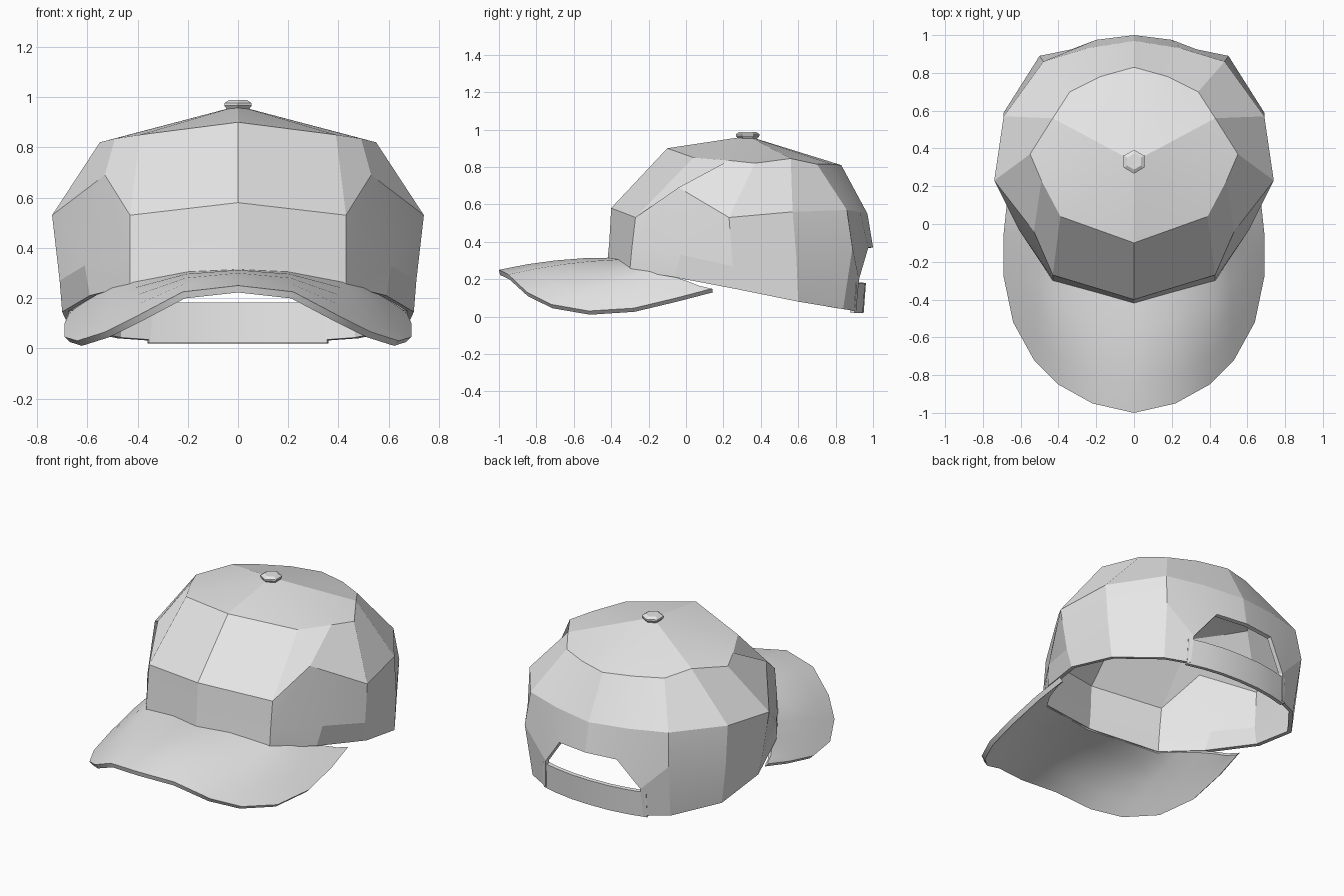
import bpy, bmesh, math
from mathutils import Vector

if "Cube" in bpy.data.objects:
    bpy.data.objects.remove(bpy.data.objects["Cube"])

fabric = bpy.data.materials.new("grey fabric")
fabric.diffuse_color = (0.8, 0.8, 0.8, 1)
fabric.use_nodes = True
fabric.node_tree.nodes["Principled BSDF"].inputs["Base Color"].default_value = fabric.diffuse_color


def half_part(name, verts, faces, outward, thickness, angle):
    """Right half of a thin sheet, mirrored in x and thickened inward."""
    bm = bmesh.new()
    vs = [bm.verts.new(v) for v in verts]
    for f in faces:
        bm.faces.new([vs[i] for i in f])
    bmesh.ops.delete(bm, geom=[v for v in bm.verts if not v.link_faces], context='VERTS')
    bm.normal_update()
    for f in bm.faces:
        if f.normal.dot(outward(f.calc_center_median())) < 0:
            f.normal_flip()
    me = bpy.data.meshes.new(name)
    bm.to_mesh(me)
    bm.free()
    me.materials.append(fabric)
    ob = bpy.data.objects.new(name, me)
    bpy.context.collection.objects.link(ob)
    m = ob.modifiers.new("mirror", 'MIRROR')
    m.use_clip = True
    m.merge_threshold = 0.001
    s = ob.modifiers.new("thickness", 'SOLIDIFY')
    s.thickness = thickness
    s.offset = -1
    bpy.ops.object.select_all(action='DESELECT')
    ob.select_set(True)
    bpy.context.view_layer.objects.active = ob
    for mod in list(ob.modifiers):
        bpy.ops.object.modifier_apply(modifier=mod.name)
    bpy.ops.object.shade_smooth_by_angle(angle=math.radians(angle))
    return ob


# Crown: columns from front centre to back centre, each from rim to top
columns = [
    [(0, -.42, .30), (0, -.41, .40), (0, -.40, .58), (0, -.10, .90)],
    [(.43, -.30, .25), (.43, -.29, .36), (.43, -.27, .53), (.39, .04, .85)],
    [(.59, -.06, .21), (.61, -.03, .33), (.53, -.04, .69), (.49, .23, .835)],
    [(.70, .28, .145), (.71, .25, .27), (.74, .23, .53), (.55, .37, .82)],
    [(.67, .60, .08), (.69, .59, .32), (.69, .57, .56), (.43, .56, .845)],
    [(.48, .84, .04), (.50, .89, .37), (.48, .86, .57), (.34, .70, .815)],
    [(.34, .91, .03), (.33, .925, .20), (.25, .93, .56), (.18, .78, .815)],
    [(0, .95, .02), (0, 1.0, .37), (0, .97, .55), (0, .83, .81)],
]
verts = [p for c in columns for p in c]
apex = len(verts)
arch = apex + 1
verts += [(0, .33, .965), (.20, .975, .37)]
faces = []
for c in range(7):
    a, b = 4 * c, 4 * c + 4
    for r in range(3):
        if c == 5 and r == 1:      # panel beside the rear opening
            faces.append((a + 1, b + 1, arch, b + 2, a + 2))
        elif c == 6 and r == 1:    # panel above the rear opening
            faces.append((arch, b + 1, b + 2, a + 2))
        elif not (c == 6 and r == 0):
            faces.append((a + r, b + r, b + r + 1, a + r + 1))
    faces.append((a + 3, b + 3, apex))
half_part("crown", verts, faces, lambda p: p - Vector((0, .3, .4)), .025, 12)

# Brim: curved sheet lofted from the crown rim to the outer edge
inner = [(0, -.40, .315), (.20, -.36, .305), (.42, -.29, .265), (.50, -.18, .245),
         (.56, -.07, .215), (.61, .02, .185), (.64, .07, .165), (.66, .13, .15)]
outer = [(0, -1.0, .25), (.22, -.95, .225), (.40, -.85, .13), (.53, -.72, .065),
         (.64, -.52, .03), (.69, -.28, .045), (.69, -.05, .10), (.67, .14, .15)]
steps = 4
verts, faces = [], []
for i, (p, q) in enumerate(zip(inner, outer)):
    bulge = .07 * (1 - i / 7)
    for k in range(steps + 1):
        t = k / steps
        v = Vector(p).lerp(Vector(q), t)
        v.z += bulge * t * (1 - t)
        verts.append(v)
w = steps + 1
for i in range(7):
    for k in range(steps):
        j = i * w + k
        faces.append((j, j + 1, j + w + 1, j + w))
half_part("brim", verts, faces, lambda p: Vector((0, 0, 1)), .028, 30)

# Adjustment strap closing the rear opening
arc = [(0, .955), (.13, .95), (.25, .932), (.36, .905)]
verts = [(x, y + dy, z) for x, y in arc for dy, z in ((-.005, .02), (.007, .18))]
faces = [(2 * i, 2 * i + 2, 2 * i + 3, 2 * i + 1) for i in range(3)]
half_part("rear_strap", verts, faces, lambda p: Vector((0, 1, 0)), .025, 30)

# Hexagonal button on top
rings = [(.045, .945), (.063, .966), (.063, .976), (.042, .988)]
bm = bmesh.new()
loops = [[bm.verts.new((r * math.sin(k * math.pi / 3), .33 + r * math.cos(k * math.pi / 3), z))
          for k in range(6)] for r, z in rings]
for lo, hi in zip(loops, loops[1:]):
    for k in range(6):
        n = (k + 1) % 6
        bm.faces.new((lo[k], lo[n], hi[n], hi[k]))
bm.faces.new(loops[0])
bm.faces.new(loops[-1])
bmesh.ops.recalc_face_normals(bm, faces=bm.faces[:])
me = bpy.data.meshes.new("top_button")
bm.to_mesh(me)
bm.free()
me.materials.append(fabric)
bpy.context.collection.objects.link(bpy.data.objects.new("top_button", me))
